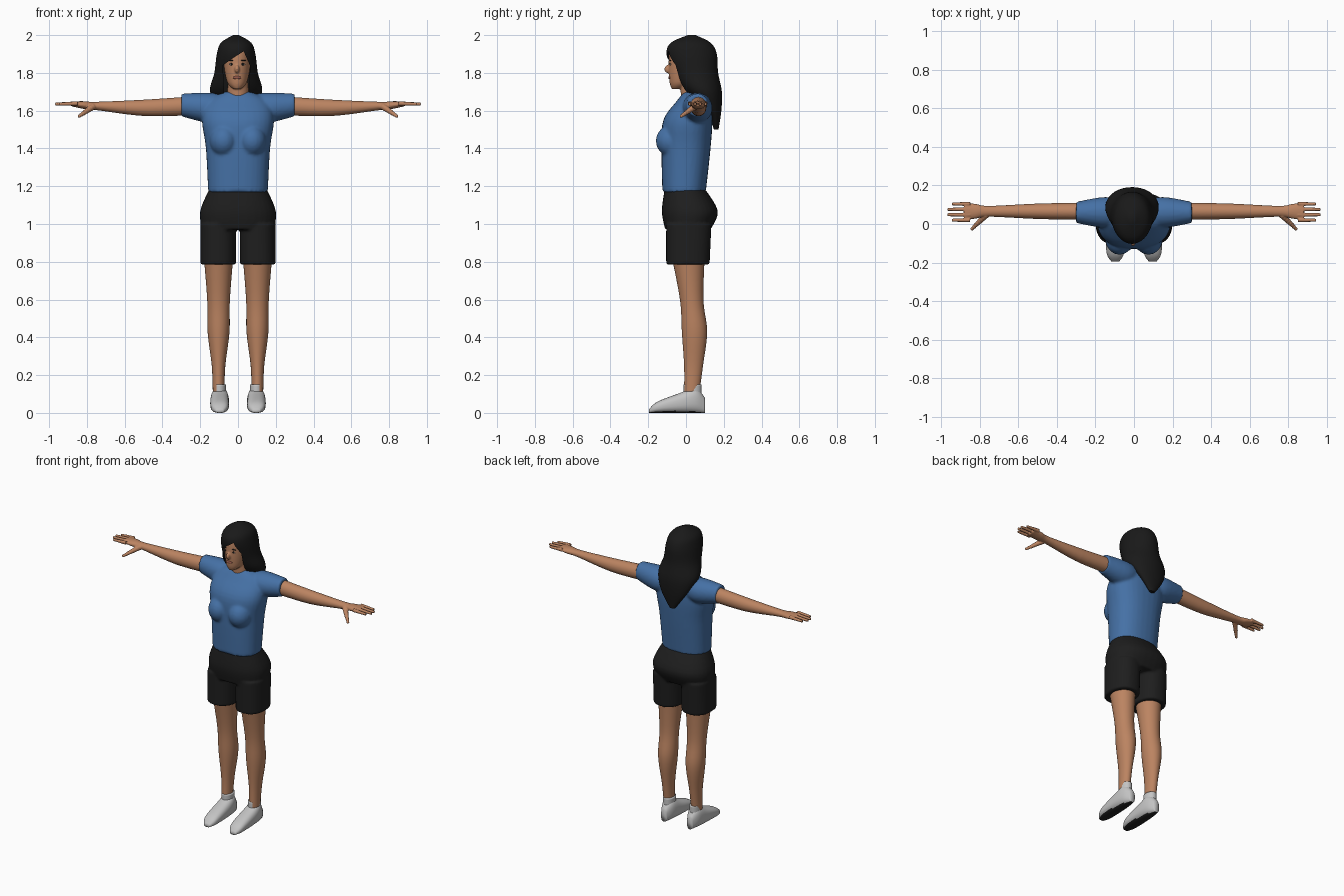
import bpy
import bmesh
from math import cos, sin, tau, copysign
from mathutils import Matrix, Vector

default_cube = bpy.data.objects.get("Cube")
if default_cube:
    bpy.data.objects.remove(default_cube)


def material(name, red, green, blue):
    mat = bpy.data.materials.new(name)
    mat.use_nodes = True
    colour = (red, green, blue, 1)
    mat.diffuse_color = colour
    shader = next(n for n in mat.node_tree.nodes if n.type == 'BSDF_PRINCIPLED')
    shader.inputs["Base Color"].default_value = colour
    return mat


skin = material("warm skin", .5, .23, .12)
blue_cotton = material("blue cotton", .06, .165, .38)
black_cloth = material("black cloth", .013, .013, .013)
black_hair = material("black hair", .01, .01, .01)
grey_shoe = material("light grey shoe", .55, .55, .55)
dark_rubber = material("dark rubber", .015, .015, .015)
brown_lip = material("brown lip", .3, .1, .07)
eye_white = material("eye white", .5, .42, .36)


def smooth_rings(rings, steps=5):
    """Catmull-Rom interpolation between the given cross-sections."""
    keys = [Vector(ring) for ring in rings]
    padded = [keys[0]] + keys + [keys[-1]]
    result = []
    for before, start, end, after in zip(padded, padded[1:], padded[2:], padded[3:]):
        for step in range(steps):
            t = step / steps
            result.append(start + (end - before) * t / 2
                          + (before * 2 - start * 5 + end * 4 - after) * t ** 2 / 2
                          + (start * 3 - before - end * 3 + after) * t ** 3 / 2)
    return result + [keys[-1]]


def rounded(angle_part, radius, power):
    return copysign(radius * abs(angle_part) ** (2 / power), angle_part)


def loft(bm, rings, axis='Z', across=0, side=1, power=2, sides=32):
    """Each ring is: place on the axis, offset, first radius, second radius."""
    loops = []
    for place, offset, first, second in smooth_rings(rings):
        loop = []
        for k in range(sides):
            angle = tau * k / sides
            u = across + rounded(cos(angle), first, power)
            v = offset + rounded(sin(angle), second, power)
            x, y, z = {'X': (place, u, v), 'Y': (u, place, v), 'Z': (u, v, place)}[axis]
            loop.append(bm.verts.new((x * side, y, z)))
        loops.append(loop)
    for low, high in zip(loops, loops[1:]):
        bridge(bm, low, high)
    bm.faces.new(loops[0])
    bm.faces.new(loops[-1])


def bridge(bm, low, high):
    for k in range(len(low)):
        bm.faces.new((low[k - 1], low[k], high[k], high[k - 1]))


def ball(bm, centre, radii):
    matrix = Matrix.Translation(centre) @ Matrix.Diagonal((*radii, 1))
    bmesh.ops.create_uvsphere(bm, u_segments=20, v_segments=12, radius=1, matrix=matrix)


def finish(bm, name, mat, voxel=None):
    bmesh.ops.recalc_face_normals(bm, faces=bm.faces[:])
    mesh = bpy.data.meshes.new(name)
    bm.to_mesh(mesh)
    bm.free()
    mesh.materials.append(mat)
    for polygon in mesh.polygons:
        polygon.use_smooth = True
    obj = bpy.data.objects.new(name, mesh)
    bpy.context.collection.objects.link(obj)
    if voxel:  # fuse overlapping volumes into one soft surface
        fuse = obj.modifiers.new("Fuse", 'REMESH')
        fuse.mode = 'VOXEL'
        fuse.voxel_size = voxel
        fuse.use_smooth_shade = True
        soften = obj.modifiers.new("Soften", 'SMOOTH')
        soften.iterations = 3
    return obj


# Shirt: torso, bust and sleeves
bm = bmesh.new()
loft(bm, [(1.17, -.01, .158, .115), (1.4, 0, .17, .13), (1.55, .01, .19, .13),
          (1.65, .04, .16, .09), (1.7, .04, .07, .05)], power=2.3)
for side in (1, -1):
    ball(bm, (.075 * side, -.075, 1.44), (.075, .085, .085))
    loft(bm, [(.05, 1.62, .06, .06), (.15, 1.615, .08, .08), (.3, 1.63, .055, .06)],
         'X', across=.06, side=side)
finish(bm, "shirt", blue_cotton, voxel=.009)

# Shorts: hips and two wide legs
bm = bmesh.new()
loft(bm, [(.97, .01, .19, .12), (1.07, .02, .2, .148), (1.2, -.01, .145, .1)], power=2.3)
for side in (1, -1):
    loft(bm, [(.785, .01, .095, .115), (1, .015, .095, .12)],
         across=.105, side=side, power=2.3)
finish(bm, "shorts", black_cloth, voxel=.008)

for side, label in ((1, "left"), (-1, "right")):
    # Leg from ankle to thigh
    bm = bmesh.new()
    loft(bm, [(.1, .03, .03, .04), (.25, .04, .036, .05), (.43, .045, .058, .067),
              (.6, .03, .06, .062), (.85, .01, .08, .09)], across=.103, side=side)
    finish(bm, label + "_leg", skin)

    # Shoe resting flat on the ground, its downward faces being the sole
    bm = bmesh.new()
    outline = ((-.195, .02, .01), (-.15, .045, .03), (-.03, .05, .053),
               (.05, .043, .067), (.1, .02, .04))
    loft(bm, [(y, height, width, height) for y, width, height in outline],
         'Y', across=.097, side=side, power=2.5)
    shoe = finish(bm, label + "_shoe", grey_shoe)
    shoe.data.materials.append(dark_rubber)
    for polygon in shoe.data.polygons:
        polygon.material_index = int(polygon.normal.z < -.8)

    # Sock collar
    bm = bmesh.new()
    loft(bm, [(z, .035, .035, .047) for z in (.1, .15)], across=.098, side=side)
    finish(bm, label + "_sock", grey_shoe)

    # Arm and palm
    bm = bmesh.new()
    loft(bm, [(.25, 1.625, .045, .05), (.5, 1.615, .04, .043), (.75, 1.625, .028, .022),
              (.82, 1.63, .038, .02), (.88, 1.636, .044, .013)],
         'X', across=.066, side=side)
    # Four fingers, the outer two shorter
    for finger in range(4):
        tip = .968 if finger in (1, 2) else .945
        loft(bm, [(.85, 1.638, .011, .012), (tip, 1.635, .008, .008)],
             'X', across=.02 + .028 * finger, side=side, sides=16)
    # Thumb slanting forward and down
    for joint in range(8):
        reach = joint / 100
        ball(bm, ((.77 + reach) * side, .045 - reach, 1.62 - reach * .7),
             [.018 - reach / 8] * 3)
    finish(bm, label + "_arm", skin, voxel=.0035)

# Neck, head and nose
bm = bmesh.new()
loft(bm, [(1.65, .035, .06, .06), (1.8, .02, .05, .055)])
loft(bm, [(1.715, -.05, .02, .025), (1.75, -.025, .052, .062), (1.84, 0, .07, .092),
          (1.92, .01, .07, .096), (1.96, .015, .05, .07)], across=-.005)
ball(bm, (-.005, -.095, 1.82), (.013, .02, .022))
finish(bm, "head", skin, voxel=.005)

# Lips
bm = bmesh.new()
ball(bm, (-.005, -.086, 1.775), (.022, .008, .009))
finish(bm, "lips", brown_lip)

# Eyes, irises and brows
for side, label in ((1, "left"), (-1, "right")):
    for part, mat, depth, z, width, height in (
            ("eye", eye_white, .004, 1.845, .014, .005),
            ("iris", black_hair, .006, 1.846, .007, .006),
            ("brow", black_hair, .005, 1.866, .018, .003)):
        bm = bmesh.new()
        ball(bm, (.03 * side - .005, -.083, z), (width, depth, height))
        finish(bm, f"{label}_{part}", mat)

# Long hair tapering down the back
bm = bmesh.new()
loft(bm, [(1.5, .16, .02, .012), (1.6, .147, .09, .04), (1.7, .09, .138, .1),
          (1.8, .05, .115, .12), (1.9, .03, .102, .133), (1.96, .025, .08, .105),
          (2, .03, .015, .02)], across=-.01, sides=48)
hair = finish(bm, "hair", black_hair)

# Face opening with a swept fringe, cut from the hair along a slanted plane
bm = bmesh.new()
fringe = [(-.07, 1.6), (-.08, 1.84), (-.035, 1.872), (.03, 1.915), (.063, 1.84), (.058, 1.6)]
front = [bm.verts.new((x, -.3, z)) for x, z in fringe]
back = [bm.verts.new((x, .535 - .3 * z, z)) for x, z in fringe]
bm.faces.new(front)
bm.faces.new(back)
bridge(bm, front, back)
cutter = finish(bm, "face_cutter", black_hair)
cutter.hide_render = True
opening = hair.modifiers.new("Face opening", 'BOOLEAN')
opening.operation = 'DIFFERENCE'
opening.solver = 'EXACT'
opening.object = cutter
bpy.context.view_layer.objects.active = hair
hair.select_set(True)
bpy.ops.object.modifier_apply(modifier=opening.name)
bpy.data.objects.remove(cutter)
bpy.ops.object.shade_smooth_by_angle()
